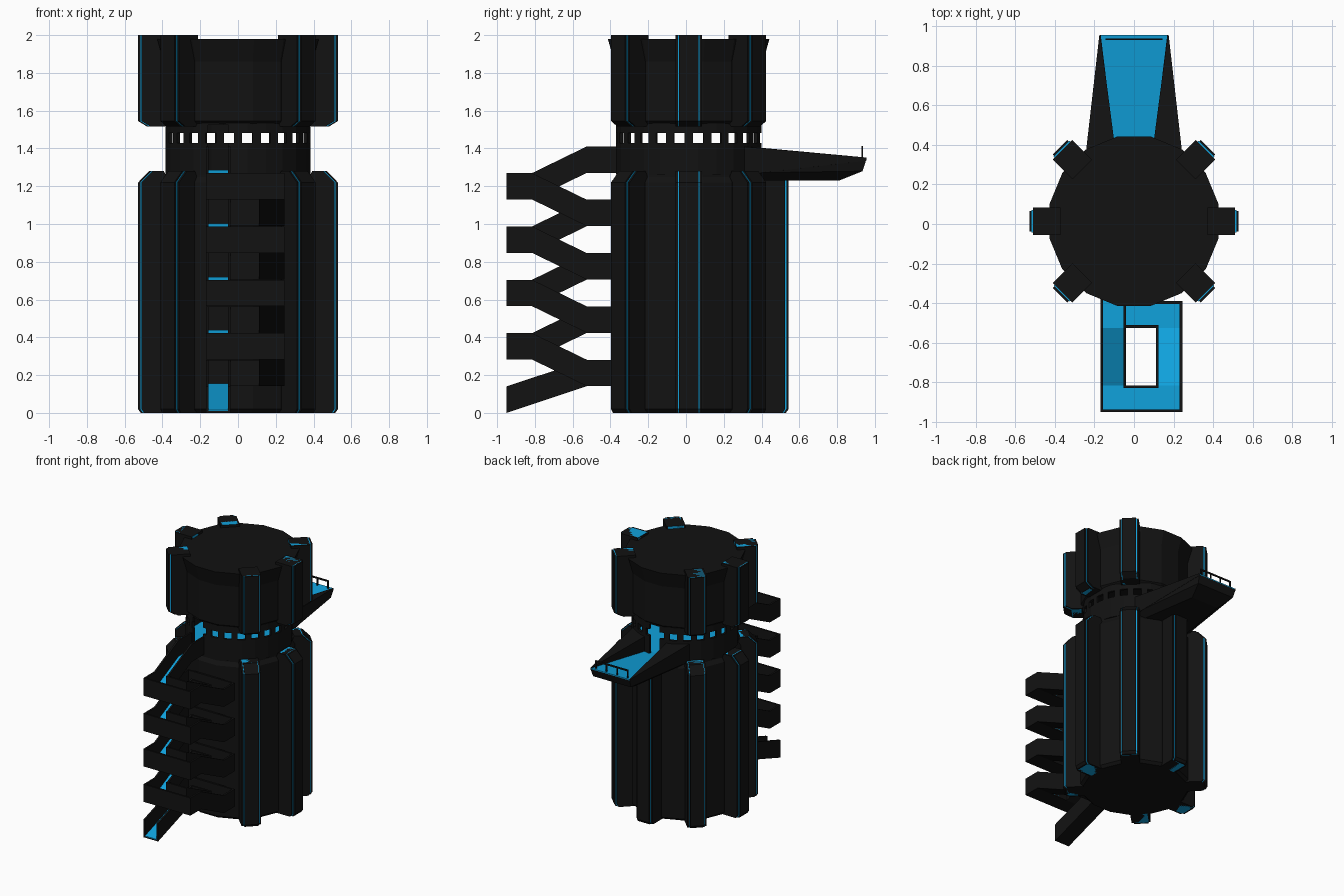
import bpy, bmesh
from math import sin, cos, pi, radians
from mathutils import Vector, Matrix

if "Cube" in bpy.data.objects:
    bpy.data.objects.remove(bpy.data.objects["Cube"])

CY = 0.014          # tower axis offset in y
CENTER = Matrix.Translation((0, CY, 0))


def material(name, col):
    m = bpy.data.materials.new(name)
    m.diffuse_color = (*col, 1)
    m.use_nodes = True
    m.node_tree.nodes["Principled BSDF"].inputs["Base Color"].default_value = m.diffuse_color
    return m


BLACK = material("dark_metal", (0.006, 0.006, 0.006))
BLUE = material("glow_blue", (0.005, 0.36, 0.72))


def finish(name, bm, mat=BLACK):
    bmesh.ops.recalc_face_normals(bm, faces=bm.faces)
    me = bpy.data.meshes.new(name)
    bm.to_mesh(me)
    bm.free()
    me.materials.append(mat)
    ob = bpy.data.objects.new(name, me)
    bpy.context.collection.objects.link(ob)
    return ob


def add_box(bm, x0, x1, y0, y1, z0, z1, rot=None):
    m = Matrix.Translation(((x0 + x1) / 2, (y0 + y1) / 2, (z0 + z1) / 2)) @ \
        Matrix.Diagonal((x1 - x0, y1 - y0, z1 - z0, 1))
    bmesh.ops.create_cube(bm, size=1, matrix=(rot @ m) if rot else m)


def add_prism(bm, prof, u0, u1, place):
    """Extrude a 2D profile between u0 and u1; place(p, q, u) gives 3D."""
    a = [bm.verts.new(place(p, q, u0)) for p, q in prof]
    b = [bm.verts.new(place(p, q, u1)) for p, q in prof]
    bm.faces.new(a)
    bm.faces.new(b[::-1])
    n = len(prof)
    for i in range(n):
        bm.faces.new((a[i], b[i], b[(i + 1) % n], a[(i + 1) % n]))


def add_hull(bm, pts):
    vs = [bm.verts.new(p) for p in pts]
    bmesh.ops.convex_hull(bm, input=vs)


def lathe(name, prof, n=16, mat=BLACK, closed=False):
    """Faceted turned body from (radius, z) points; flats face the axes."""
    bm = bmesh.new()
    rings = [[bm.verts.new((r * cos(2 * pi * (i + .5) / n), CY + r * sin(2 * pi * (i + .5) / n), z))
              for i in range(n)] for r, z in prof]
    if closed:
        rings.append(rings[0])
    for a, b in zip(rings, rings[1:]):
        for i in range(n):
            bm.faces.new((a[i], a[(i + 1) % n], b[(i + 1) % n], b[i]))
    if not closed:
        bm.faces.new(rings[0])
        bm.faces.new(rings[-1])
    return finish(name, bm, mat)


# Tower bodies
lathe("lower_body", [(.385, 0), (.405, .02), (.405, 1.22), (.385, 1.25), (.385, 1.27)])
lathe("upper_body", [(.385, 1.53), (.402, 1.545), (.402, 1.86), (.436, 1.98)])
lathe("inner_floor", [(.37, 1.268), (.37, 1.282)], mat=BLUE)

# Hollow neck with window slits and two doorways
neck = lathe("window_neck", [(.388, 1.262), (.388, 1.535), (.368, 1.535), (.368, 1.262)], 24, closed=True)
win = bmesh.new()
for i in range(24):
    add_box(win, .33, .43, -.028, .028, 1.43, 1.482, CENTER @ Matrix.Rotation(2 * pi * (i + .5) / 24, 4, 'Z'))
doors = bmesh.new()
add_box(doors, -.16, -.05, -.5, -.25, 1.284, 1.525)
add_box(doors, -.045, .045, .25, .5, 1.284, 1.525)
for nm, bm in (("window_cutter", win), ("door_cutter", doors)):
    cut = finish(nm, bm)
    cut.hide_render = True
    cut.hide_viewport = True
    mod = neck.modifiers.new(nm, 'BOOLEAN')
    mod.operation = 'DIFFERENCE'
    mod.solver = 'EXACT'
    mod.object = cut


# Vertical ribs: wide base, thin blue inlay, narrower outer plate
def ribs(name, profile, angles):
    for part, inset, half, mat in (("base", .018, .07, BLACK), ("inlay", .012, .057, BLUE),
                                   ("plate", 0, .052, BLACK)):
        bm = bmesh.new()
        for ang in angles:
            rot = CENTER @ Matrix.Rotation(radians(ang), 4, 'Z')
            prof = [(r - inset if r > .4 else r, z) for r, z in profile]
            add_prism(bm, prof, -half, half, lambda p, q, u: rot @ Vector((p, u, q)))
        finish(name + "_" + part, bm, mat)


side = [0, 45, 135, 180, 225, 315]
ribs("lower_rib", [(.37, 0), (.515, 0), (.529, .02), (.529, 1.22), (.47, 1.28), (.41, 1.28), (.37, 1.23)],
     side)
ribs("back_rib", [(.37, 0), (.515, 0), (.529, .02), (.529, 1.235), (.37, 1.235)], [90])
ribs("upper_rib", [(.37, 1.54), (.405, 1.515), (.48, 1.515), (.529, 1.545), (.529, 2), (.37, 2)], side)

# Switchback ramp
T, H, S = .014, .14, .1412          # wall thickness, wall height, rise per run
XL, XR = (-.17, -.04), (.11, .245)  # left and right lanes
YO, Y1, Y2, YI = -.95, -.815, -.525, -.39
yz = lambda p, q, u: Vector((u, p, q))
walls, floors = bmesh.new(), bmesh.new()


def floor(x0, x1, ya, za, yb, zb):
    for bm, a, b in ((walls, 0, .009), (floors, .009, .014)):
        add_prism(bm, [(ya, za + a), (yb, zb + a), (yb, zb + b), (ya, za + b)], x0, x1, yz)


def side_wall(x0, x1, ya, za, yb, zb):
    add_prism(walls, [(ya, za), (yb, zb), (yb, zb + H), (ya, za + H)], x0, x1, yz)


def run(lane, ya, za, yb, zb):
    x0, x1 = lane
    floor(x0 + T, x1 - T, ya, za, yb, zb)
    side_wall(x0, x0 + T, ya, za, yb, zb)
    side_wall(x1 - T, x1, ya, za, yb, zb)


def landing(y_end, y_hole, z):
    lo, hi = min(y_end, y_hole), max(y_end, y_hole)
    floor(XL[0] + T, XR[1] - T, lo, z, hi, z)
    for x in (XL[0], XR[1] - T):
        side_wall(x, x + T, lo, z, hi, z)
    s = T if y_end == lo else -T
    add_box(walls, XL[0], XR[1], min(y_end, y_end + s), max(y_end, y_end + s), z, z + H)
    add_box(walls, XL[1] - T, XR[0] + T, min(y_hole, y_hole - s), max(y_hole, y_hole - s), z, z + H)


run(XL, YO, 0, Y2, S)
for k in range(4):
    z = S * (2 * k + 1)
    landing(YI, Y2, z)
    run(XR, Y2, z, Y1, z + S)
    landing(YO, Y1, z + S)
    run(XL, Y1, z + S, Y2, z + 2 * S)
run(XL, Y2, 9 * S, -.36, 9 * S)
finish("ramp_walls", walls)
finish("ramp_floor", floors, BLUE)

# Rear lookout platform: hull, thick side walls, blue deck, rail
bm = bmesh.new()
pts = [(.25, .30, 1.27), (.175, .955, 1.343), (.2, .30, 1.23), (.12, .81, 1.23), (.165, .935, 1.28)]
add_hull(bm, [(s * x, y, z) for s in (1, -1) for x, y, z in pts])
finish("platform_hull", bm)
bm = bmesh.new()
for s in (1, -1):
    add_hull(bm, [(s * x, y, z) for x, y, z in (
        (.25, .30, 1.26), (.25, .30, 1.41), (.095, .38, 1.26), (.095, .38, 1.405),
        (.175, .955, 1.335), (.17, .955, 1.352), (.175, .955, 1.352))])
finish("platform_side_walls", bm)
bm = bmesh.new()
add_hull(bm, [(s * x, y, z + d) for s in (1, -1) for d in (0, .008)
              for x, y, z in ((.095, .36, 1.276), (.168, .955, 1.342))])
finish("platform_deck", bm, BLUE)
bm = bmesh.new()
add_box(bm, -.145, .145, .93, .938, 1.4, 1.412)
for i in range(4):
    x = -.14 + .28 * i / 3
    add_box(bm, x - .005, x + .005, .93, .938, 1.34, 1.405)
finish("platform_rail", bm)
